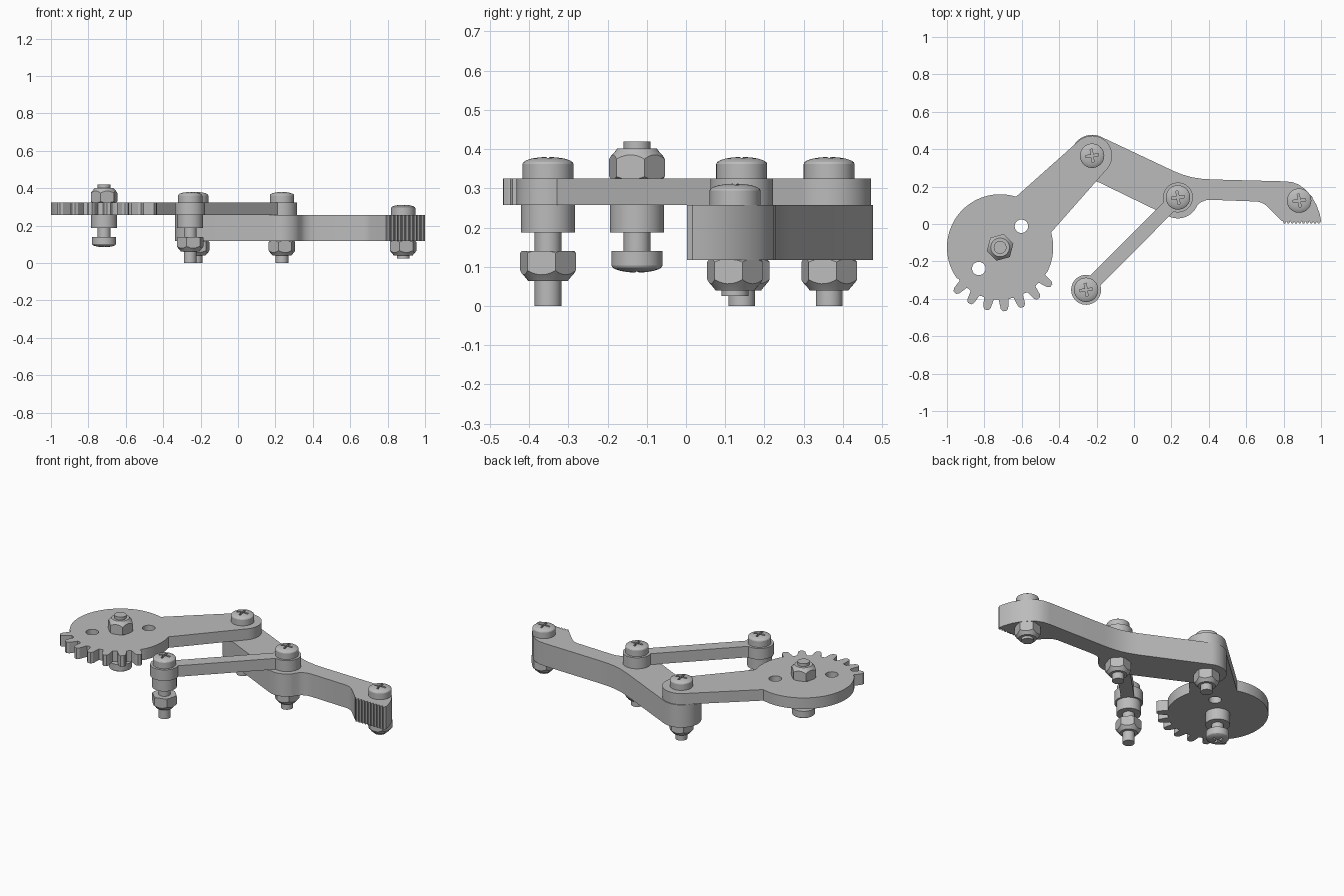
import bpy, bmesh, math
from math import cos, sin, radians
from mathutils import Matrix, Vector

cube = bpy.data.objects.get("Cube")
if cube:
    bpy.data.objects.remove(cube, do_unlink=True)

metal = bpy.data.materials.new("plain grey")
metal.use_nodes = True
GREY = (0.5, 0.5, 0.5, 1)
metal.diffuse_color = GREY
metal.node_tree.nodes["Principled BSDF"].inputs["Base Color"].default_value = GREY

# Pivot positions
GEAR = Vector((-0.716, -0.125))
ELBOW = Vector((-0.224, 0.365))
KNUCKLE = Vector((0.235, 0.142))
TIP = Vector((0.883, 0.125))
ANCHOR = Vector((-0.256, -0.352))
PLATE_LOW, PLATE_HIGH, FINGER_LOW = 0.257, 0.325, 0.117


def arc(centre, radius, start, end, steps=24):
    """Points on a circle, angles in degrees."""
    angles = [radians(start + (end - start) * i / steps) for i in range(steps + 1)]
    return [(centre[0] + radius * cos(a), centre[1] + radius * sin(a)) for a in angles]


def make_object(name, bm):
    bmesh.ops.recalc_face_normals(bm, faces=bm.faces)
    mesh = bpy.data.meshes.new(name)
    bm.to_mesh(mesh)
    bm.free()
    mesh.materials.append(metal)
    ob = bpy.data.objects.new(name, mesh)
    bpy.context.collection.objects.link(ob)
    return ob


def prism(name, outline, low, high):
    """Extrude a flat outline between two heights."""
    bm = bmesh.new()
    face = bm.faces.new([bm.verts.new((x, y, low)) for x, y in outline])
    top = bmesh.ops.extrude_face_region(bm, geom=[face])["geom"]
    bmesh.ops.translate(bm, vec=(0, 0, high - low),
                        verts=[v for v in top if isinstance(v, bmesh.types.BMVert)])
    return make_object(name, bm)


def lathe(name, profile, centre, segments=40):
    """Turn a (radius, height) profile around a vertical axis."""
    bm = bmesh.new()
    rings = [[bm.verts.new((x, y, z)) for x, y in arc(centre, r, 0, 360, segments)[:-1]]
             for r, z in profile]
    for a, b in zip(rings, rings[1:]):
        for i in range(segments):
            j = (i + 1) % segments
            bm.faces.new((a[i], a[j], b[j], b[i]))
    bm.faces.new(rings[0])
    bm.faces.new(rings[-1])
    return make_object(name, bm)


def boolean(ob, cutter, operation="DIFFERENCE"):
    mod = ob.modifiers.new("cut", "BOOLEAN")
    mod.object, mod.operation, mod.solver = cutter, operation, "EXACT"
    deps = bpy.context.evaluated_depsgraph_get()
    result = bpy.data.meshes.new_from_object(ob.evaluated_get(deps))
    ob.modifiers.clear()
    ob.data = result
    bpy.data.objects.remove(cutter, do_unlink=True)


def flip(ob, level):
    """Mirror a part vertically about a height."""
    ob.data.transform(Matrix.Translation((0, 0, 2 * level)) @ Matrix.Scale(-1, 4, (0, 0, 1)))
    ob.data.flip_normals()


def screw(name, centre, seat, end):
    """Domed cross-slot screw, head resting on seat, shaft down to end."""
    head = 0.065
    dome = [(head * cos(radians(a)), seat + 0.037 + 0.018 * sin(radians(a)))
            for a in (0, 15, 32, 50, 68, 84)]
    ob = lathe(name, [(0.034, end), (0.034, seat), (head, seat)] + dome, centre)
    # Cross recess
    arm, half = 0.035, 0.006
    quarter = [(half, half), (half, arm), (-half, arm)]
    cross = []
    for k in range(4):
        turn = Matrix.Rotation(radians(8 + 90 * k), 2)
        cross += [centre + turn @ Vector(p) for p in quarter]
    boolean(ob, prism("cross_cutter", cross, seat + 0.025, seat + 0.1))
    return ob


def nut(name, centre, top):
    """Hex nut with a tapered collar underneath."""
    bottom = top - 0.077
    ob = prism(name, arc(centre, 0.0735, 15, 375, 6)[:-1], bottom, top)
    form = [(0.048, bottom - 0.001), (0.05, bottom), (0.056, bottom + 0.008),
            (0.075, bottom + 0.029), (0.075, top - 0.006), (0.066, top + 0.001)]
    boolean(ob, lathe("nut_cutter", form, centre), "INTERSECT")
    return ob


# Gear sector with crank arm, drawn as one outline
TEETH, STEP, FIRST = 7, 360 / 22, 225.0
outline = arc(GEAR, 0.284, 72.5, FIRST - 9, 36)
for t in range(TEETH):
    mid = FIRST + t * STEP
    for offset, radius in ((-8.2, 0.278), (-5.4, 0.281), (-4.4, 0.305), (-3.4, 0.33),
                           (-1.6, 0.342), (1.6, 0.342), (3.4, 0.33), (4.4, 0.305),
                           (5.4, 0.281)):
        a = radians(mid + offset)
        outline.append((GEAR.x + radius * cos(a), GEAR.y + radius * sin(a)))
outline += arc(GEAR, 0.284, FIRST + (TEETH - 1) * STEP + 9, 376.3, 14)
outline += arc(ELBOW, 0.107, -41, 131, 28)
gear_arm = prism("gear_arm", outline, PLATE_LOW, PLATE_HIGH)
for side in (1, -1):
    hole = GEAR + side * Vector((0.114, 0.113))
    boolean(gear_arm, prism("hole_cutter", arc(hole, 0.036, 0, 360, 24)[:-1], 0.2, 0.4))

# Finger: slanted upper section, straight section and serrated tip
finger = arc(ELBOW, 0.112, 64, 244, 28)
finger += arc(KNUCKLE, 0.112, 244, 322, 14)
finger += [(0.34, 0.101), (0.358, 0.117), (0.385, 0.127), (0.42, 0.129),
           (0.66, 0.12), (0.685, 0.113), (0.705, 0.1), (0.79, 0.016)]
GRIPS, GRIP_START, GRIP_END = 10, 0.795, 0.998
pitch = (GRIP_END - GRIP_START) / GRIPS
for g in range(GRIPS):
    x = GRIP_START + g * pitch
    finger += [(x, 0.016), (x + pitch * 0.3, 0.003), (x + pitch * 0.7, 0.003)]
finger += [(1.0, 0.016), (0.994, 0.05), (0.977, 0.1), (0.95, 0.146), (0.915, 0.186),
           (0.88, 0.211), (0.845, 0.224), (0.806, 0.228),
           (0.42, 0.238), (0.36, 0.242), (0.31, 0.25), (0.26, 0.264), (0.21, 0.284)]
prism("finger", finger, FINGER_LOW, PLATE_LOW)

# Slim link with round eyes
along = math.degrees(math.atan2(*(KNUCKLE - ANCHOR).yx))
spread = 28
prism("link", arc(KNUCKLE, 0.08, along - 180 + spread, along + 180 - spread, 32)
      + arc(ANCHOR, 0.08, along + spread, along + 360 - spread, 32), PLATE_LOW, PLATE_HIGH)

# Spacers under the fixed pivots
for name, centre in (("gear_spacer", GEAR), ("anchor_spacer", ANCHOR)):
    lathe(name, [(0.069, 0.187), (0.069, PLATE_LOW)], centre)

# Screws and nuts
for name, centre, seat, nut_top, end in (
        ("elbow", ELBOW, PLATE_HIGH, FINGER_LOW, 0),
        ("knuckle", KNUCKLE, PLATE_HIGH, FINGER_LOW, 0),
        ("tip", TIP, PLATE_LOW, FINGER_LOW, 0.025),
        ("anchor", ANCHOR, PLATE_HIGH, 0.14, 0)):
    screw(name + "_screw", centre, seat, end)
    nut(name + "_nut", centre, nut_top)

# The gear screw is mounted head down
flip(screw("gear_screw", GEAR, 0.36, 0.08), 0.25)
flip(nut("gear_nut", GEAR, 0.175), 0.25)

# Smooth the round walls, keep edges sharp
bpy.ops.object.select_all(action="DESELECT")
for ob in bpy.context.collection.objects:
    if ob.type == "MESH" and metal.name in ob.data.materials:
        ob.select_set(True)
        bpy.context.view_layer.objects.active = ob
bpy.ops.object.shade_smooth_by_angle(angle=radians(25))
